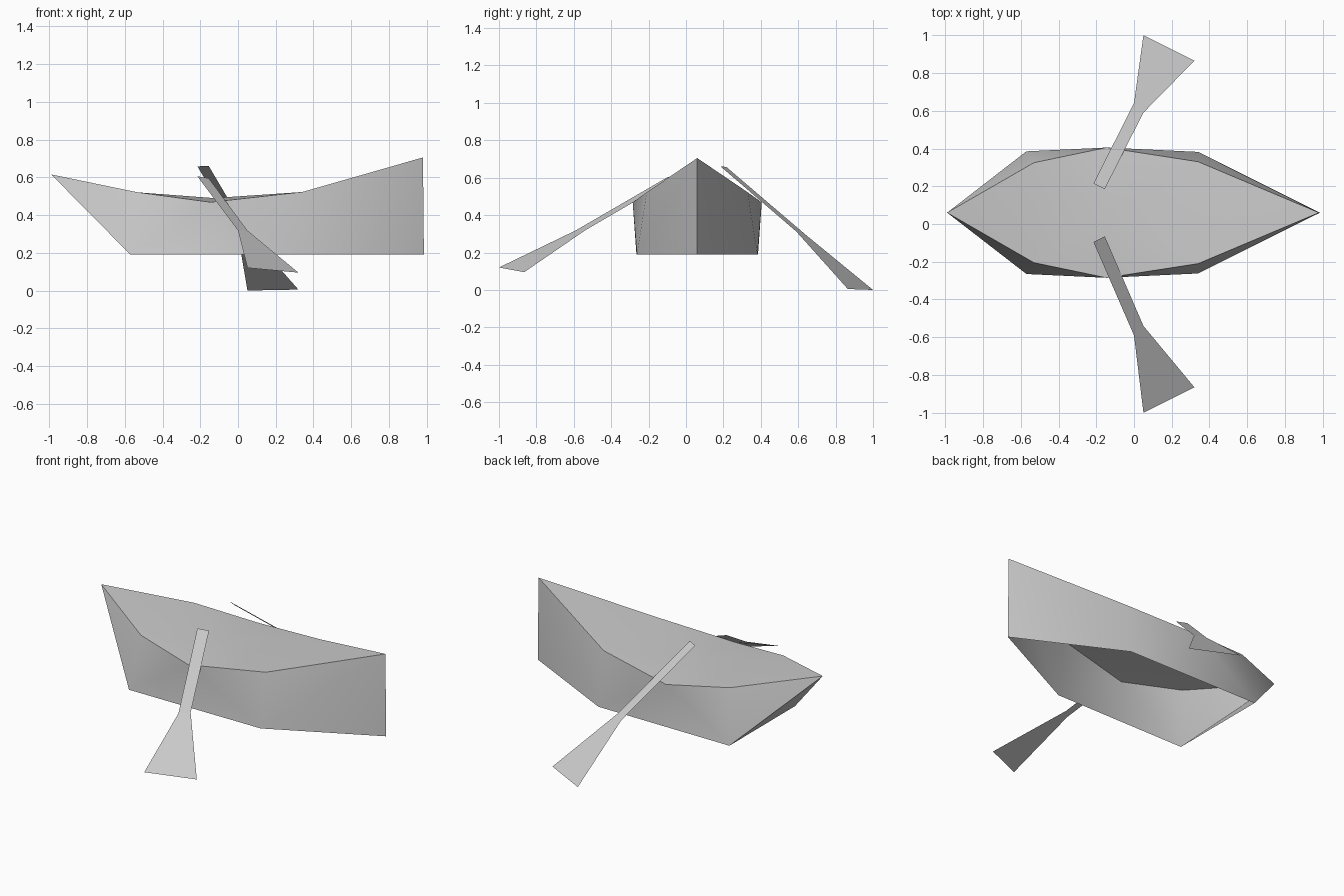
import bpy, math

if "Cube" in bpy.data.objects:
    bpy.data.objects.remove(bpy.data.objects["Cube"])

grey = bpy.data.materials.new("plain grey")
grey.diffuse_color = (0.6, 0.6, 0.6, 1)
grey.use_nodes = True
grey.node_tree.nodes["Principled BSDF"].inputs["Base Color"].default_value = grey.diffuse_color


def make(name, verts, faces, smooth=False):
    mesh = bpy.data.meshes.new(name)
    mesh.from_pydata(verts, [], faces)
    mesh.materials.append(grey)
    obj = bpy.data.objects.new(name, mesh)
    bpy.context.collection.objects.link(obj)
    if smooth:
        bpy.ops.object.select_all(action='DESELECT')
        bpy.context.view_layer.objects.active = obj
        obj.select_set(True)
        bpy.ops.object.shade_smooth_by_angle(angle=math.radians(32))
    return obj


# Hull: centreline points, then one side, mirrored across y = MID
MID = 0.06
centre = [(-0.99, MID, 0.615), (0.98, MID, 0.705), (0.985, MID, 0.19),
          (-0.13, MID, 0.49)]                       # bow, stern top, stern foot, deck middle
side = [(-0.53, -0.205, 0.52), (-0.145, -0.285, 0.468), (0.34, -0.21, 0.522),
        (-0.57, -0.265, 0.19), (0.34, -0.262, 0.19)]  # three rim points, two bottom points
verts = centre + side + [(x, 2 * MID - y, z) for x, y, z in side]

BOW, STERN, FOOT, DECK = range(4)
R1, R2, R3, B1, B2 = range(4, 9)
half = [(BOW, B1, R1), (R1, B1, R2), (R2, B1, B2), (R2, B2, R3),
        (R3, B2, STERN), (B2, FOOT, STERN),
        (DECK, R1, R2), (DECK, R2, R3)]
flip = lambda f: tuple(i + 5 if i > 3 else i for i in reversed(f))
ends = [(BOW, B1 + 5, B1),                          # sloping bow plate
        (BOW, R1, R1 + 5), (R1, DECK, R1 + 5),      # front deck
        (STERN, R3 + 5, R3), (R3, R3 + 5, DECK)]    # rear deck
make("hull", verts, half + [flip(f) for f in half] + ends, smooth=True)

# Oars: thin flat sheets with a narrow shaft and a flared blade
oar_faces = [(0, 1, 3, 2), (2, 3, 5, 4)]
make("front_oar", [(-0.215, -0.095, 0.605), (-0.155, -0.065, 0.595),
                   (0.0, -0.59, 0.318), (0.05, -0.54, 0.318),
                   (0.05, -1.0, 0.12), (0.32, -0.865, 0.095)],
     [tuple(reversed(f)) for f in oar_faces])
make("back_oar", [(-0.215, 0.215, 0.658), (-0.155, 0.185, 0.66),
                  (0.0, 0.64, 0.295), (0.05, 0.59, 0.312),
                  (0.05, 1.0, 0.0), (0.32, 0.865, 0.005)], oar_faces)
